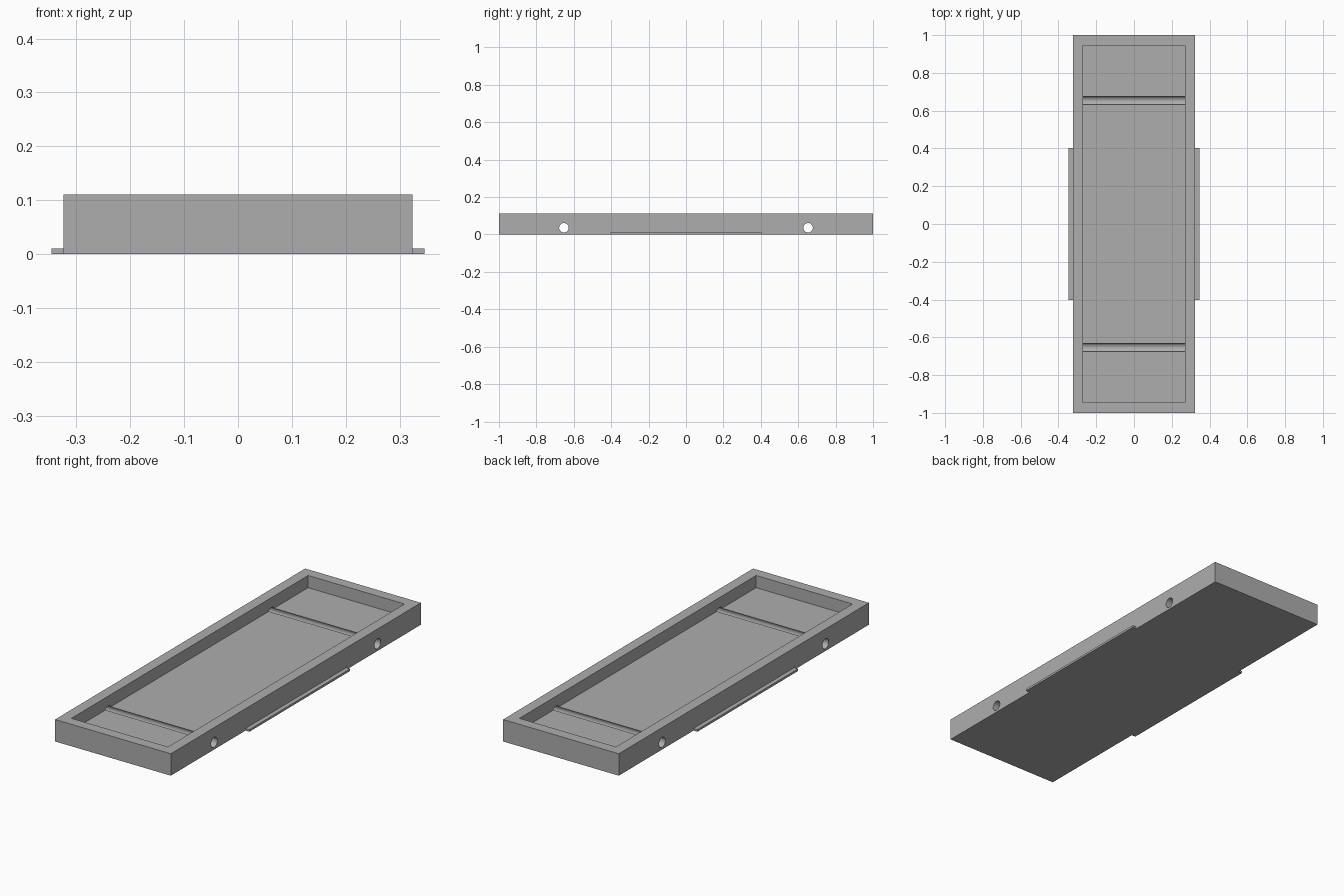
import bpy
from math import pi

cube = bpy.data.objects.get("Cube")
if cube:
    bpy.data.objects.remove(cube, do_unlink=True)

# Overall sizes
HALF_W, HALF_L, HEIGHT = 0.324, 1.0, 0.111
RIM, FLOOR = 0.054, 0.049
HOLE_Y, HOLE_Z, HOLE_R = 0.653, 0.036, 0.025
LIP_W, LIP_L, LIP_H = 0.022, 0.806, 0.011

grey = bpy.data.materials.new("plain grey")
grey.use_nodes = True
colour = (0.42, 0.42, 0.42, 1)
grey.diffuse_color = colour
grey.node_tree.nodes["Principled BSDF"].inputs["Base Color"].default_value = colour


def box(name, size, centre):
    bpy.ops.mesh.primitive_cube_add(size=1, location=centre)
    ob = bpy.context.object
    ob.name = name
    ob.scale = size
    bpy.ops.object.transform_apply(location=False, rotation=False, scale=True)
    ob.data.materials.append(grey)
    return ob


def cut(target, cutter):
    cutter.hide_render = True
    mod = target.modifiers.new("cut", 'BOOLEAN')
    mod.operation = 'DIFFERENCE'
    mod.solver = 'EXACT'
    mod.object = cutter
    bpy.context.view_layer.objects.active = target
    bpy.ops.object.modifier_apply(modifier=mod.name)
    bpy.data.objects.remove(cutter, do_unlink=True)


# Tray body with a shallow rectangular recess
tray = box("tray", (2 * HALF_W, 2 * HALF_L, HEIGHT), (0, 0, HEIGHT / 2))
cut(tray, box("recess_cutter", (2 * (HALF_W - RIM), 2 * (HALF_L - RIM), HEIGHT),
              (0, 0, FLOOR + HEIGHT / 2)))

# Round cross holes, which break through the floor as open grooves
for side in (-1, 1):
    bpy.ops.mesh.primitive_cylinder_add(
        vertices=48, radius=HOLE_R, depth=1,
        location=(0, side * HOLE_Y, HOLE_Z), rotation=(0, pi / 2, 0))
    hole = bpy.context.object
    hole.data.materials.append(grey)
    cut(tray, hole)

bpy.ops.object.select_all(action='DESELECT')
tray.select_set(True)
bpy.context.view_layer.objects.active = tray
bpy.ops.object.shade_smooth_by_angle(angle=pi / 6)

# Thin lips along the bottom of both long sides
for side, name in ((-1, "right_lip"), (1, "left_lip")):
    box(name, (LIP_W, LIP_L, LIP_H),
        (side * (HALF_W + LIP_W / 2), 0, LIP_H / 2))
